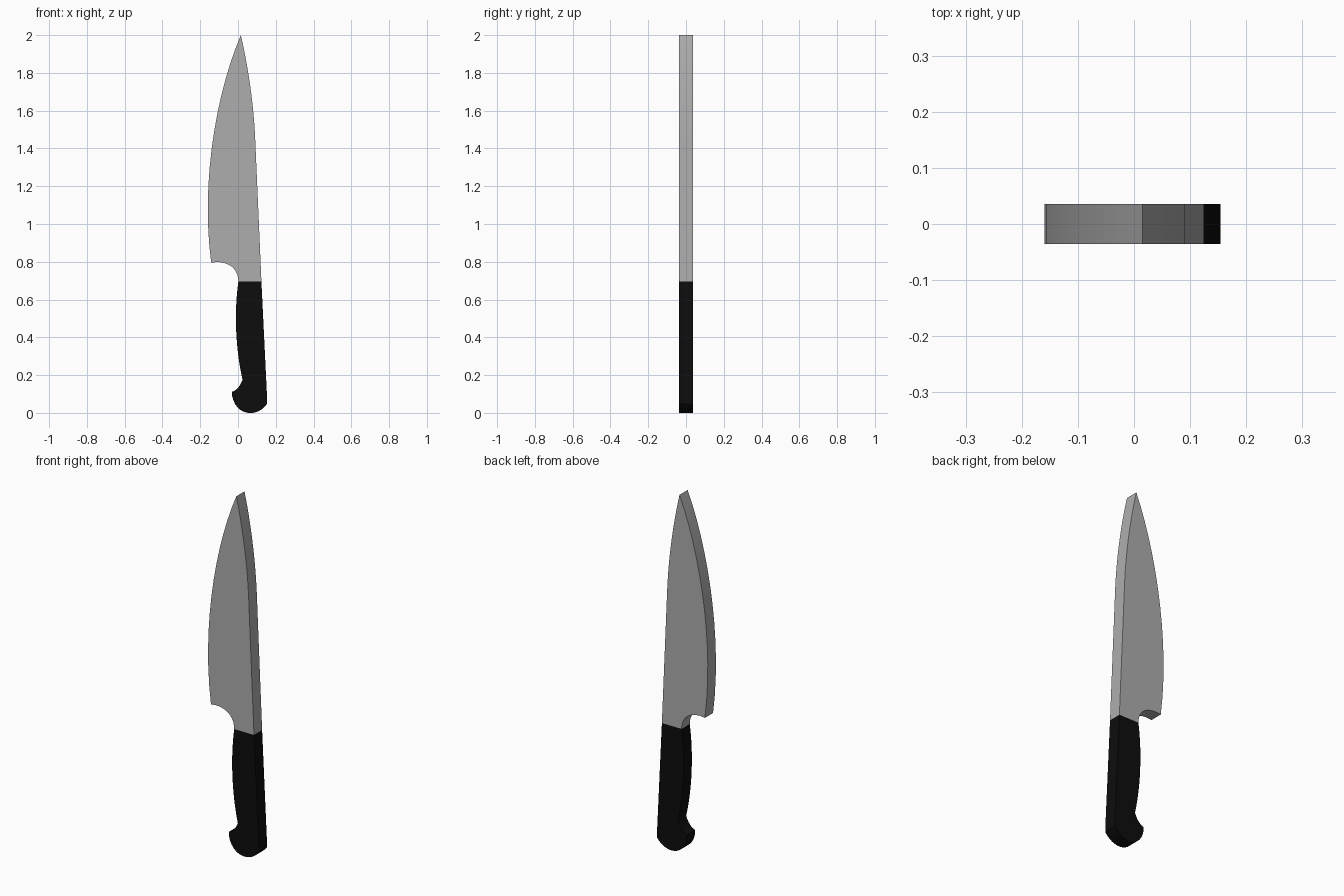
import bpy, bmesh, math
from mathutils import Vector
from mathutils.geometry import interpolate_bezier

HALF = 0.036      # half thickness of the whole knife
STEPS = 14        # points along each curved stretch

cube = bpy.data.objects.get("Cube")
if cube:
    bpy.data.objects.remove(cube, do_unlink=True)


def material(name, value):
    mat = bpy.data.materials.new(name)
    mat.use_nodes = True
    colour = (value, value, value, 1)
    mat.diffuse_color = colour
    mat.node_tree.nodes["Principled BSDF"].inputs["Base Color"].default_value = colour
    return mat


def outline(start, stretches):
    """Join straight (one point) and Bezier (three points) stretches."""
    points = [Vector(start)]
    for stretch in stretches:
        if len(stretch) == 1:
            points.append(Vector(stretch[0]))
        else:
            a, b, c = (Vector(p) for p in stretch)
            points += interpolate_bezier(points[-1], a, b, c, STEPS)[1:]
    return [p.to_2d() for p in points]


def slab(name, points, mat):
    """Extrude a closed x-z outline through the thickness."""
    bm = bmesh.new()
    face = bm.faces.new([bm.verts.new((p.x, -HALF, p.y)) for p in points])
    extruded = bmesh.ops.extrude_face_region(bm, geom=[face])["geom"]
    verts = [g for g in extruded if isinstance(g, bmesh.types.BMVert)]
    bmesh.ops.translate(bm, verts=verts, vec=(0, 2 * HALF, 0))
    bmesh.ops.recalc_face_normals(bm, faces=bm.faces)
    mesh = bpy.data.meshes.new(name)
    bm.to_mesh(mesh)
    bm.free()
    mesh.materials.append(mat)
    obj = bpy.data.objects.new(name, mesh)
    bpy.context.collection.objects.link(obj)
    bpy.ops.object.select_all(action="DESELECT")
    obj.select_set(True)
    bpy.context.view_layer.objects.active = obj
    bpy.ops.object.shade_smooth_by_angle(angle=math.radians(30))


# Blade: straight spine, curved point, bowed cutting edge, heel notch
blade = outline((0.002, 0.695), [
    [(0.124, 0.695)],
    [(0.092, 1.43)],
    [(0.085, 1.62), (0.055, 1.83), (0.015, 2.0)],
    [(-0.11, 1.71), (-0.2, 1.23), (-0.142, 0.795)],
    [(-0.128, 0.797)],
    [(-0.06, 0.805), (0.002, 0.77), (0.002, 0.695)],
])
slab("blade", blade[:-1], material("steel grey", 0.42))

# Handle: bowed grip, hooked and rounded butt
handle = outline((0.124, 0.695), [
    [(0.002, 0.695)],
    [(-0.018, 0.56), (-0.018, 0.36), (0.024, 0.175)],
    [(0.012, 0.145), (-0.005, 0.12), (-0.031, 0.112)],
    [(-0.031, 0.09)],
    [(-0.01, -0.02), (0.105, -0.025), (0.154, 0.048)],
    [(0.154, 0.08)],
])
slab("handle", handle, material("black grip", 0.004))
